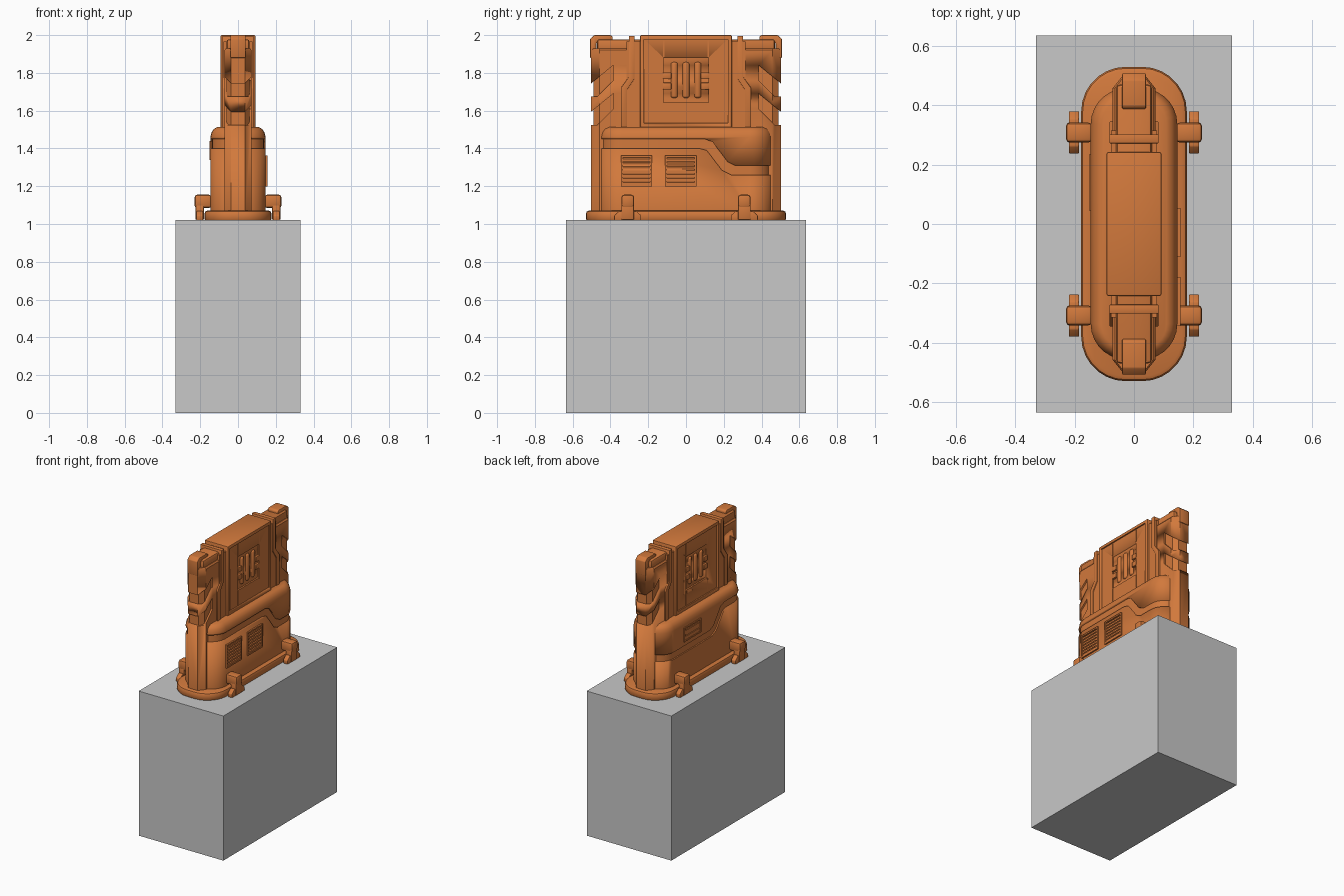
import bpy, bmesh, math
from mathutils import Matrix

if "Cube" in bpy.data.objects:
    bpy.data.objects.remove(bpy.data.objects["Cube"])

def material(name, rgb):
    m = bpy.data.materials.new(name)
    m.diffuse_color = (*rgb, 1)
    m.use_nodes = True
    m.node_tree.nodes["Principled BSDF"].inputs["Base Color"].default_value = m.diffuse_color
    return m

ORANGE = material("orange", (0.64, 0.19, 0.045))
GREY = material("grey", (0.58, 0.58, 0.58))

def finish(bm, name, mat=ORANGE, bevel=0.0):
    bmesh.ops.recalc_face_normals(bm, faces=bm.faces)
    if bevel:
        bmesh.ops.bevel(bm, geom=bm.edges[:], offset=bevel, segments=2,
                        profile=0.5, affect='EDGES', clamp_overlap=True)
    me = bpy.data.meshes.new(name)
    bm.to_mesh(me)
    bm.free()
    ob = bpy.data.objects.new(name, me)
    bpy.context.collection.objects.link(ob)
    me.materials.append(mat)
    bpy.ops.object.select_all(action='DESELECT')
    ob.select_set(True)
    bpy.context.view_layer.objects.active = ob
    bpy.ops.object.shade_smooth_by_angle(angle=math.radians(32))
    return ob

def box(name, x, y, z, mat=ORANGE, bevel=0.0):
    bm = bmesh.new()
    size = [b - a for a, b in (x, y, z)]
    mid = [(a + b) / 2 for a, b in (x, y, z)]
    bmesh.ops.create_cube(bm, size=1, matrix=Matrix.Translation(mid) @ Matrix.Diagonal((*size, 1)))
    return finish(bm, name, mat, bevel)

def side_prism(name, pts, x0, x1, bevel=0.0):
    """Extrude a (y, z) outline along x."""
    bm = bmesh.new()
    f = bm.faces.new([bm.verts.new((x0, y, z)) for y, z in pts])
    r = bmesh.ops.extrude_face_region(bm, geom=[f])
    bmesh.ops.translate(bm, vec=(x1 - x0, 0, 0),
                        verts=[v for v in r['geom'] if isinstance(v, bmesh.types.BMVert)])
    return finish(bm, name, ORANGE, bevel)

def loft(name, rings):
    """Bridge closed (x, y) outlines stacked in z."""
    bm = bmesh.new()
    rows = [[bm.verts.new((x, y, z)) for x, y in pts] for z, pts in rings]
    n = len(rows[0])
    for a, b in zip(rows, rows[1:]):
        for i in range(n):
            bm.faces.new((a[i], a[(i + 1) % n], b[(i + 1) % n], b[i]))
    bm.faces.new(rows[0])
    bm.faces.new(rows[-1])
    return finish(bm, name)

def round_rect(hx, hy, r, seg=7):
    pts = []
    for k, (sx, sy) in enumerate([(1, 1), (-1, 1), (-1, -1), (1, -1)]):
        for i in range(seg + 1):
            a = math.pi / 2 * (k + i / seg)
            pts.append((sx * (hx - r) + r * math.cos(a), sy * (hy - r) + r * math.sin(a)))
    return pts

def inset_loft(name, hx, hy, r, levels):
    return loft(name, [(z, round_rect(hx - i, hy - i, r - i)) for z, i in levels])

def cut(ob, cutters):
    bpy.context.view_layer.objects.active = ob
    for c in cutters:
        m = ob.modifiers.new("cut", 'BOOLEAN')
        m.operation, m.object, m.solver = 'DIFFERENCE', c, 'EXACT'
        bpy.ops.object.modifier_apply(modifier=m.name)
        bpy.data.objects.remove(c)

# Pedestal block
box("pedestal", (-0.33, 0.33), (-0.635, 0.635), (0, 1.02), GREY)

# Rounded base plate
inset_loft("base_plate", 0.178, 0.53, 0.15,
           [(1.02, 0.004), (1.028, 0), (1.055, 0), (1.066, 0.005), (1.071, 0.016)])

# Lower shell: outer skin cut by a stepped groove, inner skin fills it
shell = inset_loft("lower_shell", 0.146, 0.457, 0.12,
                   [(1.06, 0), (1.46, 0), (1.485, 0.006), (1.503, 0.018), (1.513, 0.036)])
inset_loft("lower_shell_core", 0.137, 0.448, 0.111, [(1.06, 0), (1.48, 0)])

def groove(shift, x0, x1):
    path = [(-0.6, 1.45), (0.10, 1.45), (0.14, 1.435), (0.22, 1.33), (0.26, 1.31), (0.6, 1.31)]
    low = [(0.6, 1.26), (0.24, 1.26), (0.19, 1.285), (0.11, 1.39), (0.07, 1.40), (-0.6, 1.40)]
    return side_prism("groove_cutter", [(y + shift if abs(y) < 0.5 else y, z)
                                        for y, z in path + low], x0, x1)

cut(shell, [groove(0, 0.0, 0.3), groove(-0.32, -0.3, 0.0)])

# Upright core with tapered ends and slanted recesses
def core_plan(i):
    q = [(0.072 - i, 0.458), (0.036, 0.503 - i)]
    return (q + [(-x, y) for x, y in reversed(q)] + [(-x, -y) for x, y in q]
            + [(x, -y) for x, y in reversed(q)])

core = loft("upright_core", [(1.05, core_plan(0)), (1.92, core_plan(0)), (1.93, core_plan(0.008))])
loft("upright_core_inner", [(1.06, core_plan(0.012)), (1.92, core_plan(0.012))])
slots = []
for s in (-1, 1):
    for z in (1.75, 1.60):
        slots.append(side_prism("slot_cutter", [(s * 0.385, z + 0.01), (s * 0.385, z + 0.09),
                     (s * 0.52, z - 0.02), (s * 0.52, z - 0.075), (s * 0.47, z - 0.075)], -0.2, 0.2))
cut(core, slots)
box("core_top", (-0.06, 0.06), (-0.47, 0.47), (1.91, 1.978), bevel=0.012)

# Centre block with framed panels and deep windows
block = box("centre_block", (-0.092, 0.092), (-0.243, 0.243), (1.50, 2.0), bevel=0.006)
for s in (-1, 1):
    a, b, c = sorted((s * 0.083, s * 0.12)), sorted((s * 0.05, s * 0.12)), s * 0.083
    cut(block, [box("panel_cutter", a, (-0.222, 0.222), (1.535, 1.978)),
                box("window_cutter", b, (-0.118, 0.118), (1.643, 1.88))])
    # Panel seams
    for y in (-0.118, 0.118):
        for z in ((1.54, 1.64), (1.885, 1.975)):
            box("panel_seam", sorted((c - s * 0.002, c + s * 0.003)), (y - 0.004, y + 0.004), z)
    # Window rods and side latches
    for y in (-0.062, 0, 0.062):
        bm = bmesh.new()
        bmesh.ops.create_cone(bm, cap_ends=True, segments=16, radius1=0.02, radius2=0.02, depth=0.19,
                              matrix=Matrix.Translation((s * 0.064, y, 1.762)))
        caps = [e for e in bm.edges if abs(e.verts[0].co.z - e.verts[1].co.z) < 1e-4]
        bmesh.ops.bevel(bm, geom=caps, offset=0.012, segments=3, profile=0.5, affect='EDGES')
        finish(bm, "window_rod")
    for y in (-0.1, 0.1):
        for z in (1.73, 1.785):
            box("window_latch", sorted((s * 0.045, s * 0.086)), (y - 0.022, y + 0.022),
                (z - 0.018, z + 0.018), bevel=0.004)

for e in (-1, 1):
    # Bent ribs beside the block
    rib = [(0.272, 1.995), (0.302, 1.995), (0.302, 1.78), (0.345, 1.72), (0.345, 1.50),
           (0.312, 1.50), (0.312, 1.71), (0.272, 1.77)]
    side_prism("bent_rib", [(e * y, z) for y, z in rib], -0.083, 0.083, 0.003)
    # Filler between rib and block
    box("rib_backing", (-0.077, 0.077), sorted((e * 0.23, e * 0.315)), (1.5, 1.965))
    # Hooked end caps
    cap = [(0.388, 1.96), (0.388, 1.99), (0.398, 2.0), (0.485, 2.0), (0.508, 1.98), (0.508, 1.88),
           (0.475, 1.88), (0.475, 1.96)]
    side_prism("end_cap", [(e * y, z) for y, z in cap], -0.04, 0.04, 0.004)
    # Clamp feet
    for s in (-1, 1):
        yr = sorted((e * 0.275, e * 0.342))
        box("clamp_arm", sorted((s * 0.14, s * 0.23)), yr, (1.085, 1.155), bevel=0.014)
        box("clamp_leg", sorted((s * 0.18, s * 0.225)), yr, (1.022, 1.11), bevel=0.006)
        foot = [(0.238, 1.02), (0.238, 1.045), (0.262, 1.068), (0.355, 1.068), (0.38, 1.045), (0.38, 1.02)]
        side_prism("clamp_foot", [(e * y, z) for y, z in foot], s * 0.185, s * 0.22, 0.004)

# Framed vents with slanted slats
def vent(s, y, z, w, h, slats, depth=0.156, t=0.01):
    xr = sorted((s * 0.14, s * depth))
    for d in (-1, 1):
        ym, zm = y + d * (w - t) / 2, z + d * (h - t) / 2
        box("vent_side", xr, (ym - t / 2, ym + t / 2), (z - h / 2, z + h / 2))
        box("vent_rail", xr, (y - w / 2, y + w / 2), (zm - t / 2, zm + t / 2))
    step = (h - 2 * t) / slats
    for i in range(slats):
        zc = z - h / 2 + t + step * (i + 0.5)
        ob = box("vent_slat", sorted((s * 0.141, s * (depth - 0.003))),
                 (y - w / 2 + t, y + w / 2 - t), (zc - step * 0.3, zc + step * 0.3))
        for v in ob.data.vertices:
            if abs(v.co.x) > 0.147:
                v.co.z -= step * 0.2

vent(1, -0.262, 1.28, 0.165, 0.165, 7)
vent(1, -0.028, 1.28, 0.165, 0.165, 7)
vent(-1, 0.14, 1.39, 0.19, 0.10, 2, 0.152)
